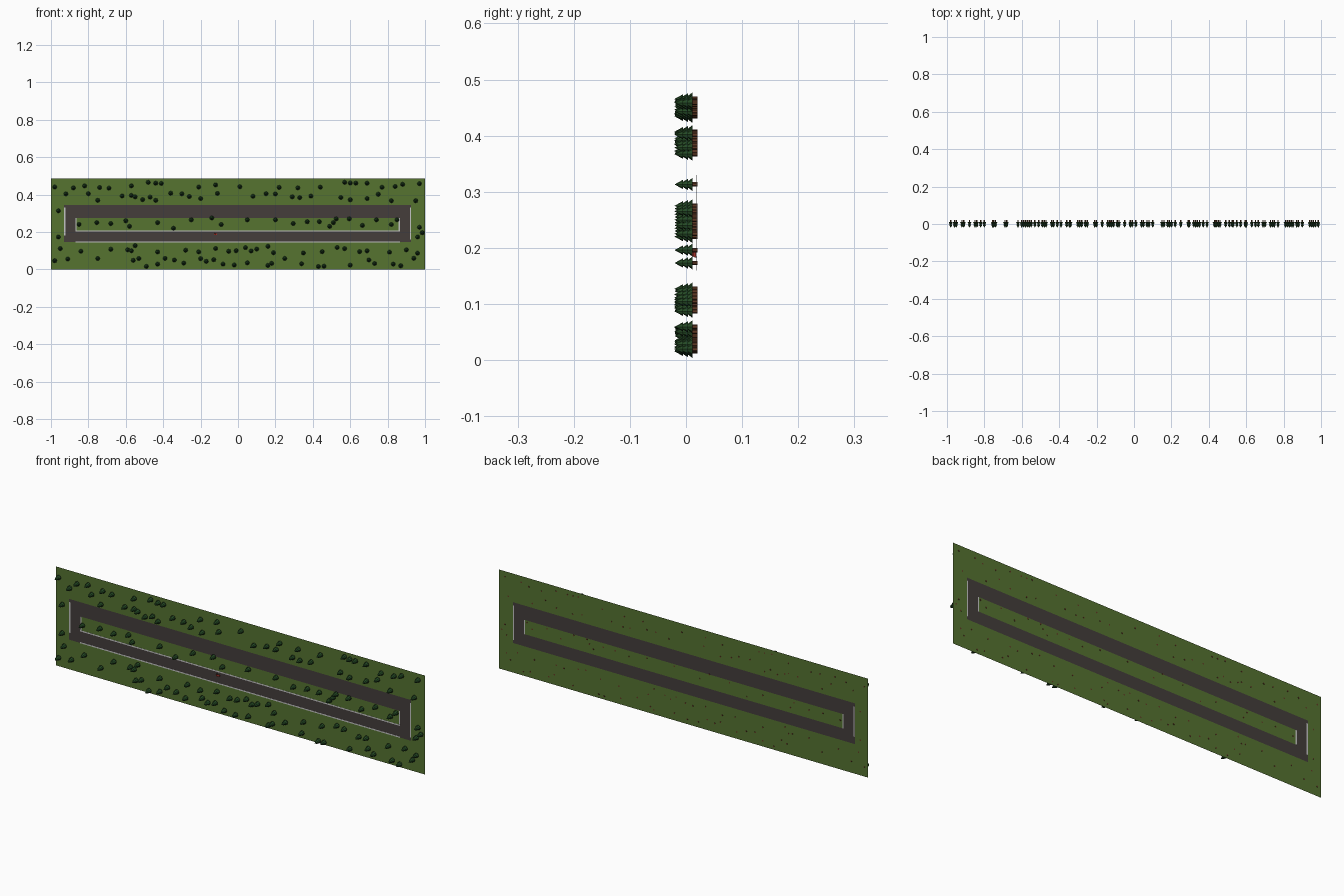
import bpy, bmesh, math, random
from mathutils import Matrix, Vector

if "Cube" in bpy.data.objects:
    bpy.data.objects.remove(bpy.data.objects["Cube"])

random.seed(4)
GROUND_Y = 0.0195          # the board is upright and faces -y


def material(name, r, g, b):
    m = bpy.data.materials.new(name)
    m.diffuse_color = (r, g, b, 1)
    m.use_nodes = True
    m.node_tree.nodes["Principled BSDF"].inputs["Base Color"].default_value = m.diffuse_color
    return m


GRASS = material("grass green", 0.092, 0.172, 0.03)
ASPHALT = material("asphalt", 0.058, 0.047, 0.044)
LINE = material("line white", 0.55, 0.55, 0.55)
LEAF = material("pine green", 0.02, 0.075, 0.02)
BARK = material("bark brown", 0.12, 0.042, 0.018)
RED = material("car red", 0.35, 0.03, 0.02)
BLACK = material("tyre black", 0.01, 0.01, 0.01)


def finish(bm, name, *mats):
    me = bpy.data.meshes.new(name)
    bm.to_mesh(me)
    bm.free()
    for m in mats:
        me.materials.append(m)
    ob = bpy.data.objects.new(name, me)
    bpy.context.collection.objects.link(ob)
    return ob


def add_box(bm, x0, x1, y0, y1, z0, z1):
    size = Matrix.Diagonal((x1 - x0, y1 - y0, z1 - z0, 1))
    mid = Matrix.Translation(((x0 + x1) / 2, (y0 + y1) / 2, (z0 + z1) / 2))
    bmesh.ops.create_cube(bm, size=1, matrix=mid @ size)


def add_cone(bm, x, z, y_base, y_tip, r0, r1, sides):
    # cone whose axis points out of the board, towards -y
    m = Matrix.Translation((x, (y_base + y_tip) / 2, z)) @ Matrix.Rotation(math.pi / 2, 4, 'X')
    bmesh.ops.create_cone(bm, cap_ends=True, segments=sides, radius1=r0,
                          radius2=r1, depth=y_base - y_tip, matrix=m)


# Ground sheet with the road loop laid out as faces of one grid
xs = [-1, -0.93, -0.868, 0.864, 0.926, 1]
zs = [0, 0.145, 0.205, 0.275, 0.345, 0.485]
bm = bmesh.new()
verts = [[bm.verts.new((x, GROUND_Y, z)) for x in xs] for z in zs]
for j in range(5):
    for i in range(5):
        f = bm.faces.new((verts[j][i], verts[j][i + 1], verts[j + 1][i + 1], verts[j + 1][i]))
        on_loop = 1 <= i <= 3 and 1 <= j <= 3 and (i, j) != (2, 2)
        f.material_index = int(on_loop)
finish(bm, "ground_and_road", GRASS, ASPHALT)

# Edge lines: front of the lower straight, both sides of the end stretches
bm = bmesh.new()
w = 0.003
for z in (0.147, 0.205):
    add_box(bm, -0.87, 0.866, GROUND_Y - 0.001, GROUND_Y - 0.0004, z - w, z + w)
for x, z0, z1 in ((-0.926, 0.18, 0.33), (-0.866, 0.205, 0.275),
                  (0.862, 0.205, 0.275), (0.922, 0.16, 0.33)):
    add_box(bm, x - w, x + w, GROUND_Y - 0.0005, GROUND_Y + 0.0005, z0, z1)
finish(bm, "road_edge_lines", LINE)

# Pine positions: four loose rows (z band, x values) ...
rows = [
    ((0.432, 0.468), (-.98, -.88, -.82, -.74, -.69, -.57, -.48, -.44, -.41, -.21, -.12, .01,
                      .22, .32, .44, .57, .60, .63, .69, .77, .84, .88, .97)),
    ((0.365, 0.41), (-.92, -.80, -.75, -.62, -.57, -.55, -.51, -.47, -.44, -.36, -.30, -.26, -.20,
                     -.11, .08, .15, .20, .29, .33, .39, .55, .60, .69, .75, .82, .95)),
    ((0.085, 0.127), (-.95, -.84, -.68, -.59, -.57, -.55, -.43, -.28, -.21, -.12, -.05, -.01, .04,
                      .07, .10, .16, .19, .35, .45, .53, .57, .65, .69, .81, .90, .96)),
    ((0.015, 0.06), (-.98, -.91, -.75, -.56, -.53, -.49, -.43, -.39, -.34, -.29, -.20, -.17, -.13,
                     -.08, -.02, .05, .16, .18, .25, .34, .43, .46, .60, .70, .73, .83, .87, .94)),
]
spots = [(x, random.uniform(*band)) for band, row in rows for x in row]
# ... plus the infield and the two ends
spots += [(-.85, .24), (-.755, .25), (-.68, .245), (-.6, .26), (-.58, .23), (-.43, .25),
          (-.345, .22), (-.25, .265), (-.14, .275), (-.09, .24), (.05, .265), (.2, .265),
          (.295, .245), (.37, .255), (.435, .255), (.49, .23), (.51, .25), (.525, .27),
          (.595, .27), (.665, .235), (.74, .265), (.82, .24), (.85, .265),
          (-.96, .313), (-.96, .173), (.97, .225), (.985, .196), (.96, .173)]

# Pines: three stacked cones on a short trunk
leaves, trunks = bmesh.new(), bmesh.new()
for x, z in spots:
    add_cone(trunks, x, z, 0.0205, 0.010, 0.004, 0.004, 6)
    for base, tip, r in ((0.012, -0.004, 0.012), (0.004, -0.013, 0.0105), (-0.005, -0.0205, 0.0085)):
        add_cone(leaves, x, z, base, tip, r, 0, 8)
finish(leaves, "pine_foliage", LEAF)
finish(trunks, "pine_trunks", BARK)

# Tiny car on the lower straight
cx, cz = -0.12, 0.188
bm = bmesh.new()
add_box(bm, cx - 0.009, cx + 0.009, 0.0135, 0.0175, cz - 0.004, cz + 0.004)
add_box(bm, cx - 0.005, cx + 0.003, 0.0105, 0.0135, cz - 0.0035, cz + 0.0035)
finish(bm, "car_body", RED)
bm = bmesh.new()
for sx in (-1, 1):
    for sz in (-1, 1):
        m = Matrix.Translation((cx + sx * 0.006, 0.017, cz + sz * 0.0045))
        bmesh.ops.create_cone(bm, cap_ends=True, segments=8, radius1=0.0022,
                              radius2=0.0022, depth=0.002, matrix=m)
finish(bm, "car_wheels", BLACK)
